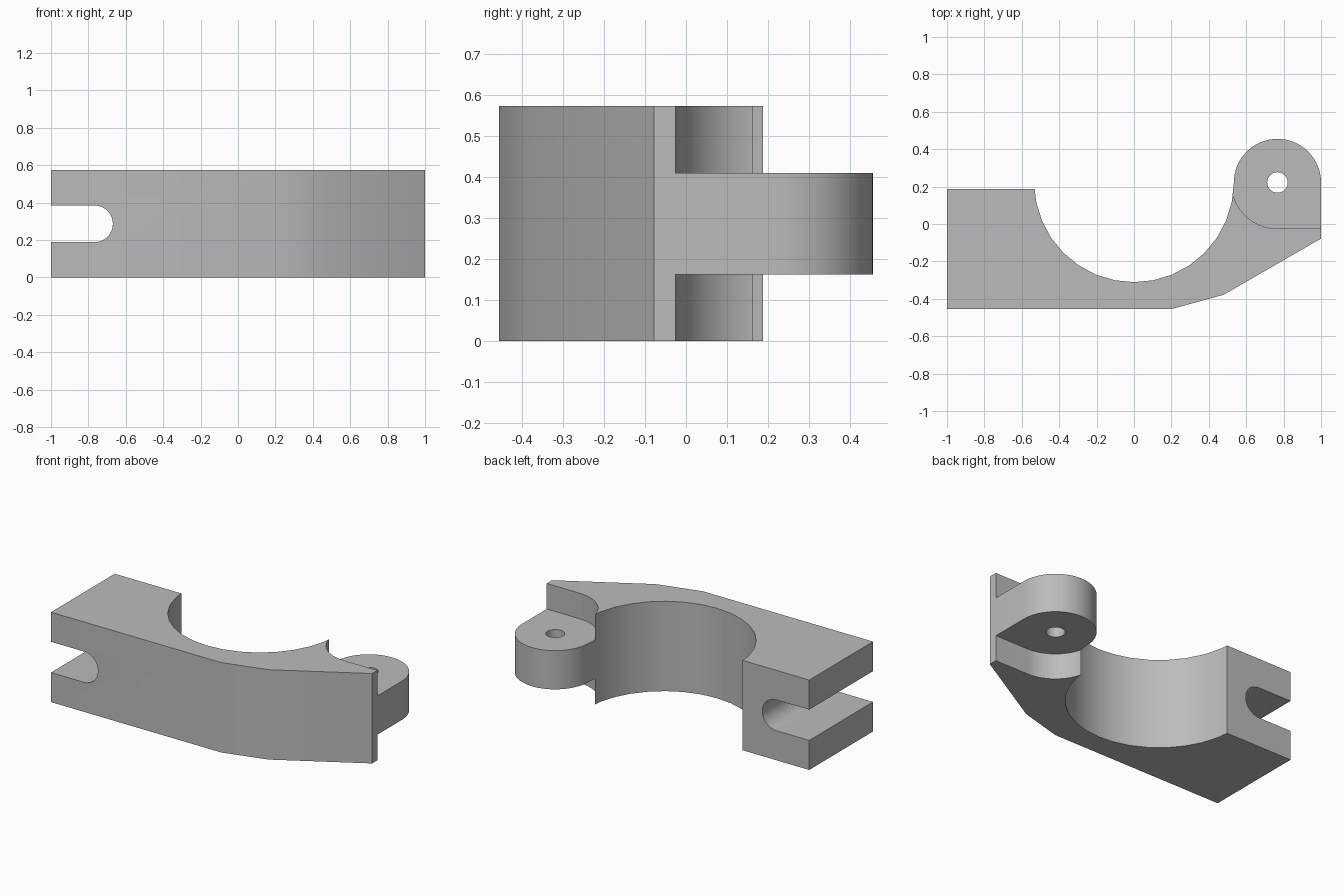
import bpy, bmesh, math

if "Cube" in bpy.data.objects:
    bpy.data.objects.remove(bpy.data.objects["Cube"], do_unlink=True)

HEIGHT = 0.573
MID = HEIGHT / 2
AXIS_Y = 0.222        # shared centre line of bore, hinge and slot
PIN_X = 0.767
BORE, KNUCKLE, RELIEF = 0.533, 0.233, 0.247
LUG_LOW, LUG_HIGH = 0.163, 0.41

steel = bpy.data.materials.new("grey metal")
steel.use_nodes = True
steel.diffuse_color = (0.5, 0.5, 0.5, 1)
steel.node_tree.nodes["Principled BSDF"].inputs["Base Color"].default_value = (0.5, 0.5, 0.5, 1)


def arc(cx, cy, r, start, end, steps):
    """Points on an arc, angles in degrees."""
    angles = [math.radians(start + (end - start) * i / steps) for i in range(steps + 1)]
    return [(cx + r * math.cos(a), cy + r * math.sin(a)) for a in angles]


def prism(name, outline, low, high, axis="z"):
    """Extrude an outline along z, or an x-z outline along y."""
    def place(p, h):
        return (p[0], p[1], h) if axis == "z" else (p[0], h, p[1])
    bm = bmesh.new()
    base = bm.faces.new([bm.verts.new(place(p, low)) for p in outline])
    side = bmesh.ops.extrude_face_region(bm, geom=[base])
    shift = (0, 0, high - low) if axis == "z" else (0, high - low, 0)
    bmesh.ops.translate(bm, vec=shift,
                        verts=[v for v in side["geom"] if isinstance(v, bmesh.types.BMVert)])
    bmesh.ops.recalc_face_normals(bm, faces=bm.faces)
    mesh = bpy.data.meshes.new(name)
    bm.to_mesh(mesh)
    bm.free()
    mesh.materials.append(steel)
    obj = bpy.data.objects.new(name, mesh)
    bpy.context.collection.objects.link(obj)
    return obj


# Clamp half: flat arm, half bore and hinge knuckle in one outline
end_y = 0.187
bore = [p for p in arc(0, AXIS_Y, BORE, 180, 360, 16) if p[0] > -0.53]
outline = [(-1, -0.455), (0.2, -0.455), (0.48, -0.378), (1, -0.078)]
outline += arc(PIN_X, AXIS_Y, KNUCKLE, 0, 180, 32)
outline += bore[-2::-1] + [(-0.531, end_y), (-1, end_y)]
clamp = prism("hinged_clamp_half", outline, 0, HEIGHT)

# Clearance above and below the knuckle
relief = arc(PIN_X, AXIS_Y, RELIEF, 180, 270, 16)
relief += [(1.2, AXIS_Y - RELIEF), (1.2, 0.7), (PIN_X - RELIEF, 0.7)]
cutters = [prism("lower_relief_cutter", relief, -0.2, LUG_LOW),
           prism("upper_relief_cutter", relief, LUG_HIGH, HEIGHT + 0.2)]

# Hinge pin hole
cutters.append(prism("pin_hole_cutter", arc(PIN_X, AXIS_Y, 0.055, 0, 345, 23), -0.3, 0.9))

# Open slot for the swing bolt
slot = arc(-PIN_X, MID, 0.098, -90, 90, 16) + [(-1.2, MID + 0.098), (-1.2, MID - 0.098)]
cutters.append(prism("bolt_slot_cutter", slot, -0.8, 0.6, axis="y"))

for cutter in cutters:
    cutter.hide_render = True
    cutter.hide_viewport = True
    cut = clamp.modifiers.new(cutter.name, "BOOLEAN")
    cut.operation = "DIFFERENCE"
    cut.solver = "EXACT"
    cut.object = cutter

# Bake the cuts, then smooth the curved walls
bpy.context.view_layer.update()
evaluated = clamp.evaluated_get(bpy.context.evaluated_depsgraph_get())
clamp_mesh = bpy.data.meshes.new_from_object(evaluated)
clamp.modifiers.clear()
clamp.data = clamp_mesh
for cutter in cutters:
    bpy.data.objects.remove(cutter, do_unlink=True)

bpy.ops.object.select_all(action="DESELECT")
clamp.select_set(True)
bpy.context.view_layer.objects.active = clamp
bpy.ops.object.shade_smooth_by_angle(angle=math.radians(30))
